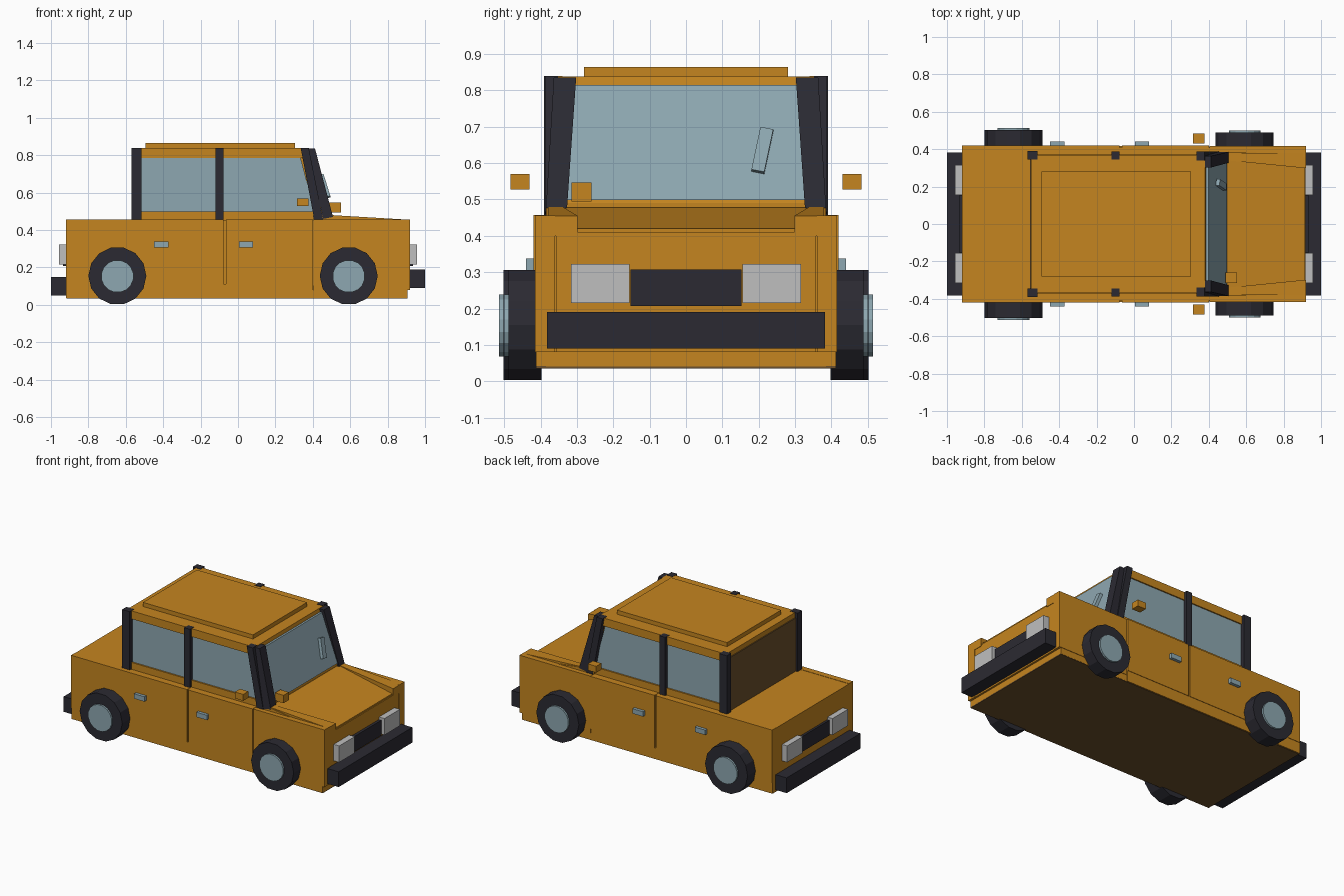
import bpy, bmesh
from math import pi
from mathutils import Matrix, Vector

cube = bpy.data.objects.get("Cube")
if cube:
    bpy.data.objects.remove(cube, do_unlink=True)


def material(name, r, g, b):
    m = bpy.data.materials.new(name)
    m.use_nodes = True
    m.diffuse_color = (r, g, b, 1)
    m.node_tree.nodes["Principled BSDF"].inputs["Base Color"].default_value = (r, g, b, 1)
    return m


PAINT = material("orange paint", 0.56, 0.235, 0.014)
BROWN = material("dark brown", 0.15, 0.08, 0.025)
DARK = material("dark trim", 0.024, 0.023, 0.032)
GLASS = material("blue grey glass", 0.27, 0.39, 0.44)
LAMP = material("lamp grey", 0.52, 0.52, 0.52)


def finish(name, bm, mat, mirror):
    """Turn the bmesh into an object, mirrored across the length of the car."""
    bmesh.ops.recalc_face_normals(bm, faces=bm.faces)
    me = bpy.data.meshes.new(name)
    bm.to_mesh(me)
    bm.free()
    me.materials.append(mat)
    ob = bpy.data.objects.new(name, me)
    bpy.context.collection.objects.link(ob)
    if mirror:
        mod = ob.modifiers.new("Mirror", "MIRROR")
        mod.use_axis = (False, True, False)
        mod.use_mirror_merge = False
    return ob


def prism(name, mat, profile, y0, y1, mirror=False):
    """Side profile of (x, z) points extruded from y0 to y1; y may depend on (x, z)."""
    bm = bmesh.new()
    sides = []
    for y in (y0, y1):
        at = y if callable(y) else (lambda x, z, y=y: y)
        sides.append([bm.verts.new((x, at(x, z), z)) for x, z in profile])
    a, b = sides
    bm.faces.new(a)
    bm.faces.new(b[::-1])
    for i in range(len(a)):
        j = (i + 1) % len(a)
        bm.faces.new((a[i], b[i], b[j], a[j]))
    return finish(name, bm, mat, mirror)


def box(name, mat, x0, x1, y0, y1, z0, z1, mirror=False):
    return prism(name, mat, [(x0, z0), (x1, z0), (x1, z1), (x0, z1)], y0, y1, mirror)


def disc(name, mat, x, z, radius, y0, y1, sides):
    """Mirrored pair of cylinders lying across the car."""
    bm = bmesh.new()
    place = (Matrix.Translation((x, (y0 + y1) / 2, z)) @ Matrix.Rotation(pi / 2, 4, "X")
             @ Matrix.Rotation(pi / sides, 4, "Z"))
    bmesh.ops.create_cone(bm, cap_ends=True, segments=sides, radius1=radius,
                          radius2=radius, depth=y1 - y0, matrix=place)
    return finish(name, bm, mat, True)


# Lower body with a sloping bonnet, and the floor beneath it
prism("body_core", PAINT,
      [(-0.92, 0.04), (0.905, 0.04), (0.905, 0.08), (0.912, 0.08), (0.912, 0.42),
       (0.5, 0.478), (0.40, 0.478), (0.40, 0.455), (-0.92, 0.455)], -0.385, 0.385)
box("floor", BROWN, -0.918, 0.905, -0.412, 0.412, 0.035, 0.042)

# Body side panels, leaving shut lines between them
box("rear_side_panels", PAINT, -0.92, -0.077, 0.38, 0.42, 0.11, 0.457, True)
box("front_doors", PAINT, -0.065, 0.40, 0.38, 0.42, 0.11, 0.457, True)
box("door_shut_fillers", PAINT, -0.08, 0.41, 0.38, 0.408, 0.10, 0.455, True)
box("sills", PAINT, -0.92, 0.40, 0.38, 0.417, 0.038, 0.112, True)
box("front_sills", PAINT, 0.40, 0.905, 0.38, 0.413, 0.038, 0.08, True)


# Front wings: flat outside, with a ridge beside the bonnet that tapers forward
def wing_edge(x, z):
    return 0.34 - (x - 0.5) * 0.1


prism("wing_ridges", PAINT, [(0.405, 0.40), (0.92, 0.40), (0.92, 0.455), (0.5, 0.48),
                             (0.405, 0.48)], wing_edge, 0.38, True)
box("wing_sides", PAINT, 0.405, 0.92, 0.36, 0.416, 0.08, 0.456, True)
box("front_panel", PAINT, 0.90, 0.917, -0.357, 0.357, 0.08, 0.41)

# Cabin shell, back wall, waist rails, roof and raised roof panel
prism("cabin", PAINT, [(-0.55, 0.45), (0.49, 0.45), (0.49, 0.49), (0.385, 0.815),
                       (0.38, 0.838), (-0.55, 0.838)], -0.352, 0.352)
box("cabin_back", BROWN, -0.557, -0.549, -0.35, 0.35, 0.455, 0.805)
box("waist_rails", PAINT, -0.55, 0.42, 0.345, 0.372, 0.45, 0.50, True)
box("roof_rails", PAINT, -0.55, 0.36, 0.345, 0.37, 0.785, 0.838, True)
box("roof_panel", PAINT, -0.495, 0.305, -0.28, 0.28, 0.83, 0.865)

# Glass
prism("windscreen", GLASS, [(0.478, 0.498), (0.496, 0.498), (0.398, 0.815), (0.38, 0.815)],
      -0.335, 0.335)
prism("side_windows", GLASS, [(-0.52, 0.5), (0.41, 0.5), (0.335, 0.785), (-0.52, 0.785)],
      0.345, 0.362, True)

# Pillars
box("rear_pillars", DARK, -0.57, -0.515, 0.345, 0.39, 0.455, 0.84, True)
box("middle_pillars", DARK, -0.12, -0.078, 0.345, 0.388, 0.455, 0.84, True)
prism("front_pillars", DARK, [(0.408, 0.455), (0.455, 0.455), (0.378, 0.84), (0.335, 0.84)],
      0.34, 0.388, True)


def pillar_inner(x, z):
    return 0.327 - (z - 0.48) * 0.07


def pillar_outer(x, z):
    return 0.385 - (z - 0.48) * 0.06


prism("screen_pillars", DARK, [(0.455, 0.46), (0.508, 0.47), (0.412, 0.835), (0.376, 0.835)],
      pillar_inner, pillar_outer, True)

# Tilted wiper resting on the windscreen
bm = bmesh.new()
bmesh.ops.create_cube(bm, size=1)
bmesh.ops.scale(bm, vec=Vector((0.02, 0.036, 0.125)), verts=bm.verts)
bmesh.ops.transform(bm, verts=bm.verts, matrix=(
    Matrix.Translation((0.467, 0.21, 0.635)) @ Matrix.Rotation(-0.3, 4, "Y")
    @ Matrix.Rotation(-0.2, 4, "X")))
finish("wiper", bm, GLASS, False)

# Mirrors and door handles
box("door_mirrors", PAINT, 0.315, 0.376, 0.43, 0.483, 0.528, 0.57, True)
box("bonnet_mirror", PAINT, 0.49, 0.552, -0.315, -0.26, 0.495, 0.547)
for label, x in (("rear", -0.41), ("front", 0.043)):
    box(label + "_door_handles", GLASS, x - 0.038, x + 0.038, 0.41, 0.44, 0.306, 0.338, True)

# Lamps, grilles and bumpers at both ends
for label, s, z in (("front", 1, 0.09), ("rear", -1, 0.05)):
    box(label + "_bumper", DARK, s * 0.90, s, -0.383, 0.383, z, z + 0.1)
    box(label + "_lamps", LAMP, s * 0.90, s * 0.957, 0.155, 0.316, 0.215, 0.323, True)
    box(label + "_grille", DARK, s * 0.90, s * 0.935, -0.153, 0.153, 0.207, 0.307)

# Wheels
for label, x, y in (("front", 0.592, 0.488), ("rear", -0.645, 0.502)):
    disc(label + "_tyres", DARK, x, 0.155, 0.155, 0.398, y, 14)
    disc(label + "_hubs", GLASS, x, 0.153, 0.087, 0.40, y + 0.012, 16)
